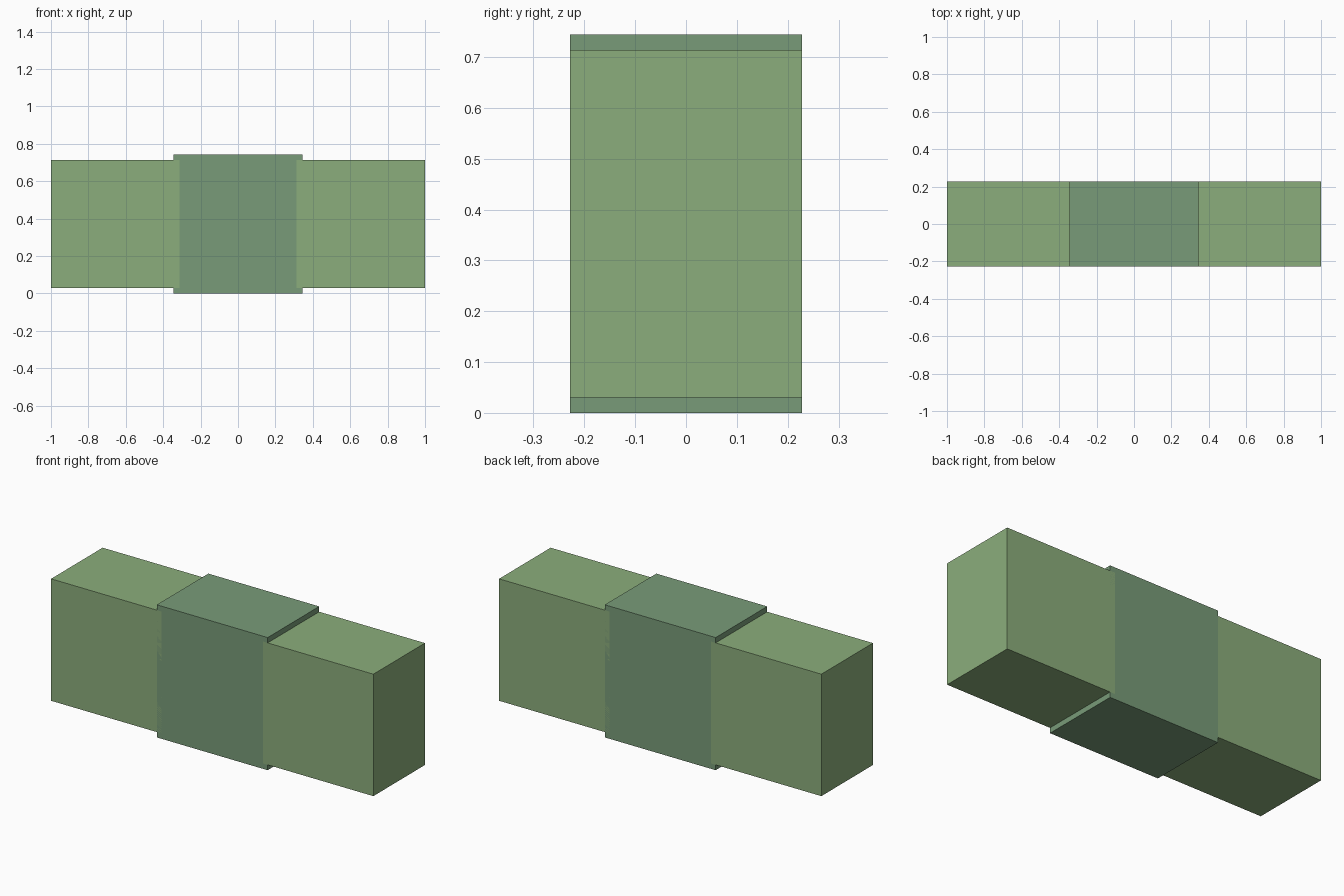
import bpy

if "Cube" in bpy.data.objects:
    bpy.data.objects.remove(bpy.data.objects["Cube"])


def material(name, color):
    m = bpy.data.materials.new(name)
    m.diffuse_color = color
    m.use_nodes = True
    m.node_tree.nodes["Principled BSDF"].inputs["Base Color"].default_value = m.diffuse_color
    return m


def block(name, x0, x1, z0, z1, mat, depth=0.457):
    bpy.ops.mesh.primitive_cube_add(size=1, location=((x0 + x1) / 2, 0, (z0 + z1) / 2))
    ob = bpy.context.object
    ob.name = name
    ob.scale = (x1 - x0, depth, z1 - z0)
    bpy.ops.object.transform_apply(location=False, rotation=False, scale=True)
    ob.data.materials.append(mat)
    return ob


light = material("light_green", (0.26, 0.42, 0.20, 1))
dark = material("dark_green", (0.19, 0.33, 0.19, 1))

# Two matching end blocks, tucked slightly into the centre
block("left_block", -1.0, -0.314, 0.03, 0.714, light)
block("right_block", 0.314, 1.0, 0.03, 0.714, light)

# Slightly taller centre block, flush front and back
block("centre_block", -0.344, 0.344, 0.0, 0.744, dark)
